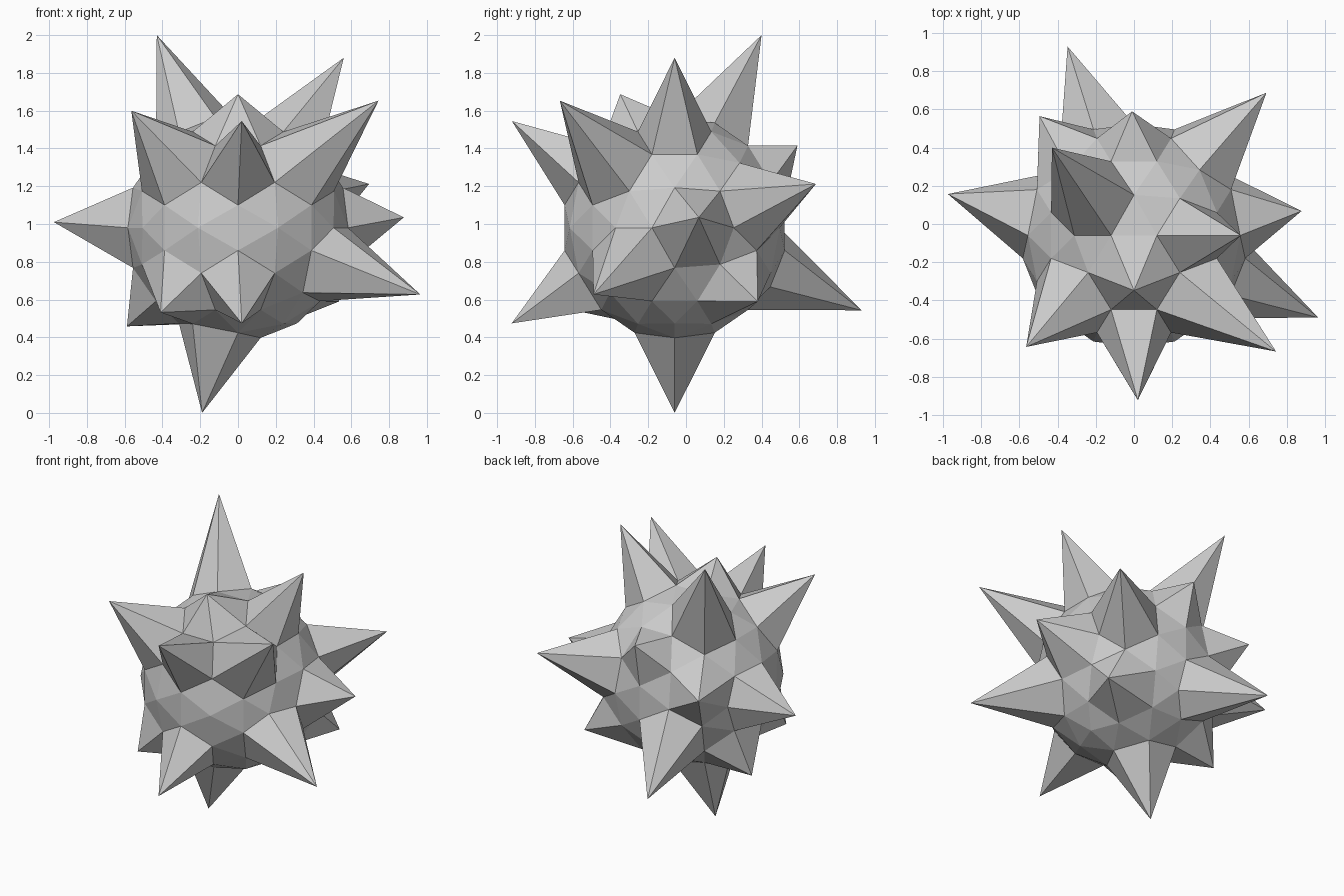
import bpy
import bmesh
from mathutils import Vector

cube = bpy.data.objects.get("Cube")
if cube:
    bpy.data.objects.remove(cube, do_unlink=True)

CENTRE = Vector((0, -0.06, 0.98))
RADIUS = 0.595
PHI = (1 + 5 ** 0.5) / 2

# Tip of every spike
TIPS = [
    # upper spikes
    (-0.43, 0.40, 2.0), (0.56, -0.06, 1.88), (-0.565, -0.644, 1.6),
    (0.744, -0.668, 1.653), (0.02, -0.922, 1.545), (0, -0.348, 1.687),
    (-0.01, 0.59, 1.415),
    # spikes around the middle
    (-0.975, 0.157, 1.01), (0.878, 0.068, 1.035), (0.694, 0.688, 1.212),
    (-0.495, 0.565, 1.14),
    # lower spikes
    (0.965, -0.49, 0.627), (-0.588, 0.10, 0.458), (-0.348, 0.93, 0.543),
    (0.02, -0.923, 0.474), (-0.41, -0.543, 0.532), (0.535, 0.38, 0.59),
    (-0.19, -0.06, 0.0),
]


def hull(points):
    """Convex triangle mesh around the points."""
    bm = bmesh.new()
    for p in points:
        bm.verts.new(p)
    bmesh.ops.convex_hull(bm, input=bm.verts[:])
    bmesh.ops.triangulate(bm, faces=bm.faces[:])
    return bm


# Icosahedron with its two-fold axes along x, y and z
corners = []
for a in (-1, 1):
    for b in (-PHI, PHI):
        corners += [Vector((0, b, a)), Vector((a, 0, b)), Vector((b, a, 0))]
ico = hull(corners)

# Split every edge in three, add face centres, project onto the ball
points = [v.co.copy() for v in ico.verts]
for e in ico.edges:
    p, q = (v.co for v in e.verts)
    points += [p.lerp(q, 1 / 3), p.lerp(q, 2 / 3)]
points += [f.calc_center_median() for f in ico.faces]
ico.free()
bm = hull([CENTRE + RADIUS * p.normalized() for p in points])

# Pull the ball vertex nearest in direction out to each tip
bm.verts.ensure_lookup_table()
directions = [(v, (v.co - CENTRE).normalized()) for v in bm.verts]
for tip in TIPS:
    aim = (Vector(tip) - CENTRE).normalized()
    vert = max(directions, key=lambda item: item[1].dot(aim))[0]
    vert.co = tip
bmesh.ops.recalc_face_normals(bm, faces=bm.faces[:])

mesh = bpy.data.meshes.new("spiked_ball")
bm.to_mesh(mesh)
bm.free()

# Plain grey, flat shaded
grey = bpy.data.materials.new("light_grey")
grey.use_nodes = True
colour = (0.6, 0.6, 0.6, 1)
grey.diffuse_color = colour
grey.node_tree.nodes["Principled BSDF"].inputs["Base Color"].default_value = colour
mesh.materials.append(grey)

ball = bpy.data.objects.new("spiked_ball", mesh)
bpy.context.collection.objects.link(ball)
